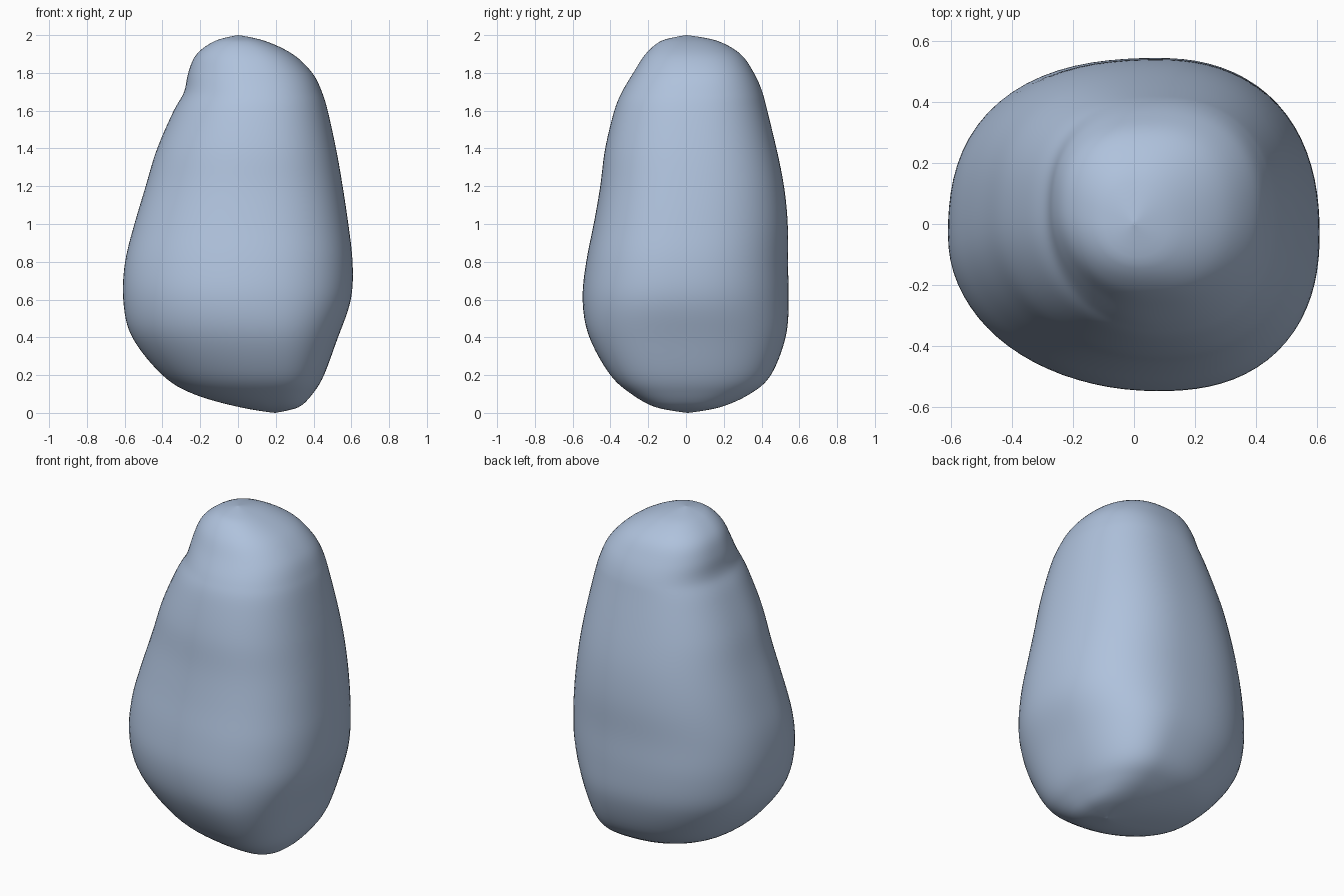
import bpy, bmesh, math

if "Cube" in bpy.data.objects:
    bpy.data.objects.remove(bpy.data.objects["Cube"])

# Silhouette rows: z, x left, x right, y front, y back, centre x, centre y
ROWS = [
    (0.00, 0.20, 0.20, 0.01, 0.01, 0.20, 0.01),
    (0.03, 0.01, 0.32, -0.16, 0.18, 0.19, 0.01),
    (0.10, -0.24, 0.395, -0.29, 0.34, 0.18, 0.00),
    (0.20, -0.40, 0.455, -0.40, 0.45, 0.16, -0.01),
    (0.40, -0.565, 0.53, -0.515, 0.53, 0.12, -0.03),
    (0.60, -0.61, 0.60, -0.55, 0.545, 0.08, -0.04),
    (0.80, -0.60, 0.608, -0.53, 0.54, 0.08, -0.03),
    (1.00, -0.55, 0.585, -0.49, 0.54, 0.08, -0.01),
    (1.20, -0.49, 0.555, -0.455, 0.52, 0.08, 0.01),
    (1.40, -0.43, 0.52, -0.43, 0.48, 0.08, 0.02),
    (1.60, -0.34, 0.475, -0.38, 0.43, 0.08, 0.03),
    (1.70, -0.285, 0.445, -0.34, 0.405, 0.08, 0.04),
    (1.80, -0.265, 0.395, -0.28, 0.36, 0.07, 0.05),
    (1.90, -0.22, 0.29, -0.215, 0.29, 0.04, 0.04),
    (1.97, -0.12, 0.14, -0.13, 0.165, 0.01, 0.01),
    (2.00, 0.00, 0.00, 0.00, 0.00, 0.00, 0.00),
]
SEGMENTS, STEPS = 80, 6


def mirrored(pole, row):
    """Row reflected through the pole, so the ends close roundly."""
    return (row[0],) + tuple(2 * p - r for p, r in zip(pole[1:], (row[2], row[1], row[4], row[3], row[5], row[6])))


def spline(a, b, c, d, t):
    return 0.5 * (2 * b + (c - a) * t + (2 * a - 5 * b + 4 * c - d) * t * t
                  + (3 * b - a - 3 * c + d) * t ** 3)


def section(row):
    """Rounded-box outline with its own roundness in each quadrant."""
    z, xl, xr, yf, yb, cx, cy = row
    low = max(0.0, 1 - z / 0.7)
    pts = []
    for i in range(SEGMENTS):
        a = 2 * math.pi * i / SEGMENTS
        c, s = math.cos(a), math.sin(a)
        right, back = (1 + c) / 2, (1 + s) / 2
        right, back = [min(1, max(0, (v - 0.35) / 0.3)) for v in (right, back)]
        n = ((2.35 * back + (2.35 + 0.4 * low) * (1 - back)) * right
             + (2.5 * back + 2.05 * (1 - back)) * (1 - right))
        r = (abs(c) ** n + abs(s) ** n) ** (-1 / n)
        x = cx + r * c * (xr - cx if c > 0 else cx - xl)
        y = cy + r * s * (yb - cy if s > 0 else cy - yf)
        pts.append((x, y, z))
    return pts


# Smoothly interpolated rows
ext = [mirrored(ROWS[0], ROWS[1])] + ROWS + [mirrored(ROWS[-1], ROWS[-2])]
rows = []
for k in range(1, len(ext) - 2):
    for j in range(STEPS):
        rows.append([spline(*v, j / STEPS) for v in zip(*ext[k - 1:k + 3])])

# Loft the pebble body
bm = bmesh.new()
bottom = bm.verts.new((ROWS[0][1], ROWS[0][3], 0))
top = bm.verts.new((0, 0, 2))
rings = [[bm.verts.new(p) for p in section(r)] for r in rows[1:]]
for i in range(SEGMENTS):
    j = (i + 1) % SEGMENTS
    bm.faces.new((bottom, rings[0][j], rings[0][i]))
    bm.faces.new((top, rings[-1][i], rings[-1][j]))
    for lo, hi in zip(rings, rings[1:]):
        bm.faces.new((lo[i], lo[j], hi[j], hi[i]))
for f in bm.faces:
    f.smooth = True
# Even out small ripples left by the rows
inner = [v for v in bm.verts if 0.05 < v.co.z < 1.97]
for _ in range(6):
    bmesh.ops.smooth_vert(bm, verts=inner, factor=0.5, use_axis_x=True, use_axis_y=True, use_axis_z=False)
mesh = bpy.data.meshes.new("boulder")
bm.to_mesh(mesh)
bm.free()
boulder = bpy.data.objects.new("boulder", mesh)
bpy.context.collection.objects.link(boulder)

mat = bpy.data.materials.new("blue grey stone")
mat.diffuse_color = (0.43, 0.54, 0.72, 1)
mat.use_nodes = True
mat.node_tree.nodes["Principled BSDF"].inputs["Base Color"].default_value = mat.diffuse_color
mesh.materials.append(mat)
